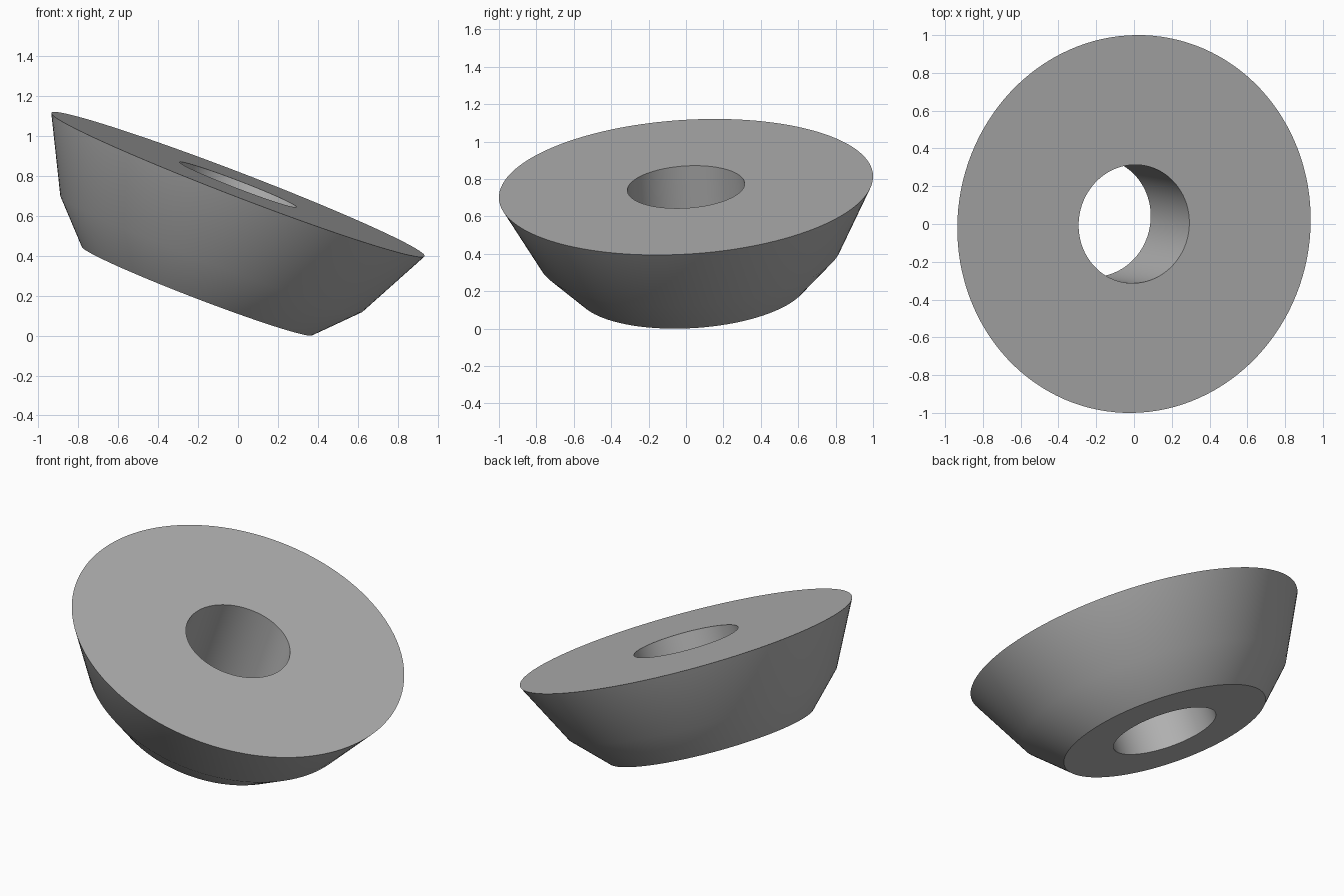
import bpy, bmesh, math
from mathutils import Vector, Matrix

cube = bpy.data.objects.get("Cube")
if cube:
    bpy.data.objects.remove(cube, do_unlink=True)

# Single plain grey
grey = bpy.data.materials.new("plain_grey")
grey.use_nodes = True
colour = (0.45, 0.45, 0.45, 1)
grey.diffuse_color = colour
grey.node_tree.nodes["Principled BSDF"].inputs["Base Color"].default_value = colour

# Closed ring section as (radius, height), measured from the wide face
section = [(0.314, 0), (0.314, -0.572), (0.6185, -0.572), (0.811, -0.372), (1.002, 0)]
SEGMENTS = 128

bm = bmesh.new()
verts = [bm.verts.new((r, 0, h)) for r, h in section]
edges = [bm.edges.new((a, b)) for a, b in zip(verts, verts[1:] + verts[:1])]
bmesh.ops.spin(bm, geom=verts + edges, cent=(0, 0, 0), axis=(0, 0, 1),
               angle=math.tau, steps=SEGMENTS, use_merge=True)
bmesh.ops.remove_doubles(bm, verts=bm.verts, dist=0.0001)
bmesh.ops.recalc_face_normals(bm, faces=bm.faces)

# Lean the ring along its axis and lift it onto the ground
axis = Vector((0.358, -0.06, 0.932)).normalized()
tilt = Vector((0, 0, 1)).rotation_difference(axis).to_matrix().to_4x4()
bm.transform(Matrix.Translation((0, 0, 0.757)) @ tilt)

mesh = bpy.data.meshes.new("tapered_ring")
bm.to_mesh(mesh)
bm.free()
mesh.materials.append(grey)
ring = bpy.data.objects.new("tapered_ring", mesh)
bpy.context.collection.objects.link(ring)

# Smooth walls, sharp rims
bpy.ops.object.select_all(action="DESELECT")
ring.select_set(True)
bpy.context.view_layer.objects.active = ring
bpy.ops.object.shade_smooth_by_angle(angle=math.radians(30))
